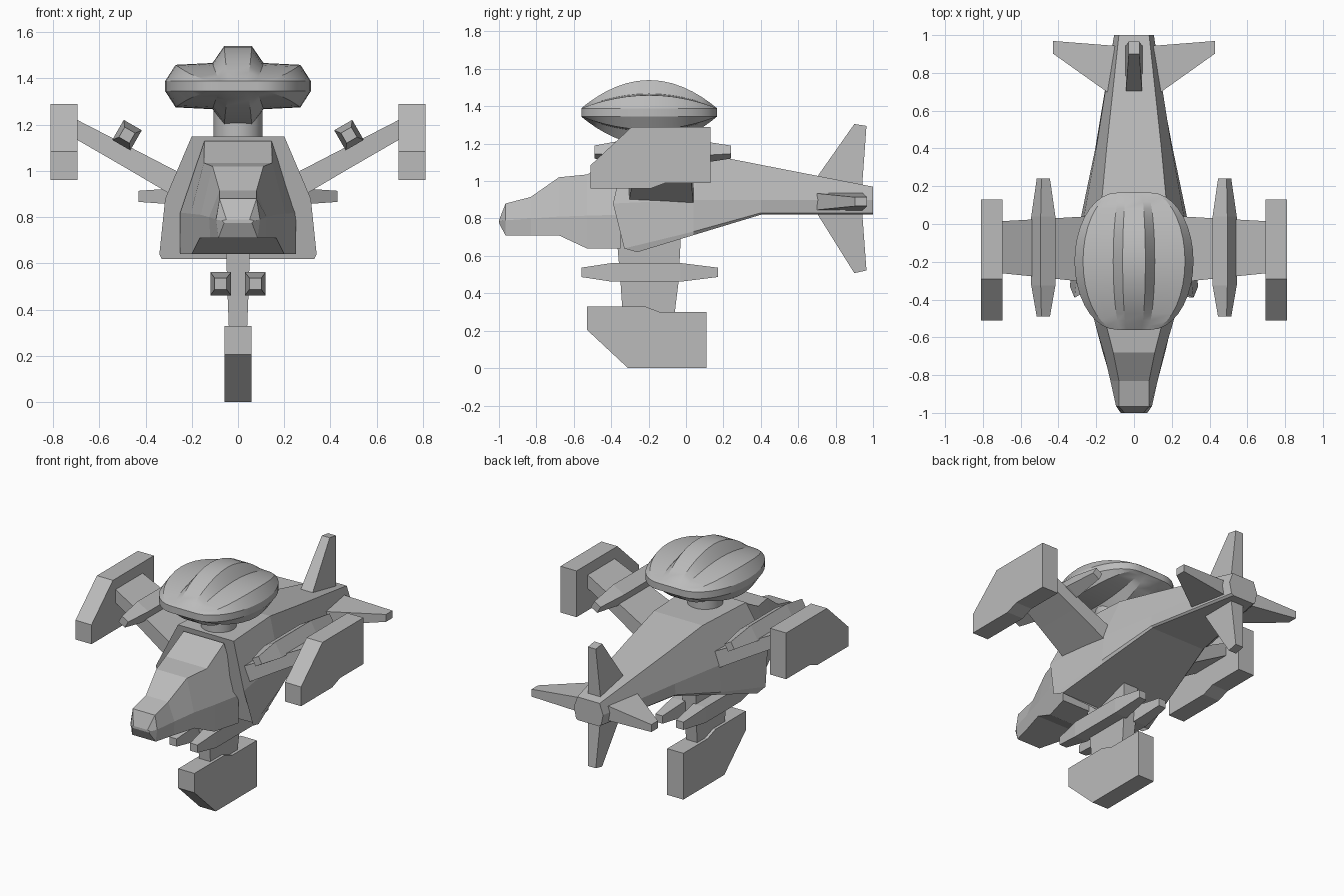
import bpy, bmesh, math
from mathutils import Vector

if "Cube" in bpy.data.objects:
    bpy.data.objects.remove(bpy.data.objects["Cube"])

GREY = (0.5, 0.5, 0.5, 1)
grey = bpy.data.materials.new("hull_grey")
grey.use_nodes = True
grey.diffuse_color = GREY
grey.node_tree.nodes["Principled BSDF"].inputs["Base Color"].default_value = GREY


def loft(name, rings, smooth=None):
    """Skin a list of equal-sized rings and cap both ends."""
    bm = bmesh.new()
    loops = [[bm.verts.new(p) for p in ring] for ring in rings]
    n = len(loops[0])
    for a, b in zip(loops, loops[1:]):
        for i in range(n):
            j = (i + 1) % n
            bm.faces.new((a[i], a[j], b[j], b[i]))
    bm.faces.new(loops[0])
    bm.faces.new(loops[-1])
    bmesh.ops.recalc_face_normals(bm, faces=bm.faces)
    mesh = bpy.data.meshes.new(name)
    bm.to_mesh(mesh)
    bm.free()
    mesh.materials.append(grey)
    obj = bpy.data.objects.new(name, mesh)
    bpy.context.collection.objects.link(obj)
    if smooth:
        bpy.ops.object.select_all(action="DESELECT")
        obj.select_set(True)
        bpy.context.view_layer.objects.active = obj
        bpy.ops.object.shade_smooth_by_angle(angle=math.radians(smooth))
    return obj


def mirrored(half):
    """Close a half ring across x = 0."""
    return half + [(-x, y, z) for x, y, z in reversed(half)]


def rect(center, u, v, a, b):
    """Rectangle ring with half sizes a along u and b along v."""
    c, u, v = Vector(center), Vector(u), Vector(v)
    return [c + u * a * i + v * b * j for i, j in ((-1, -1), (1, -1), (1, 1), (-1, 1))]


def plate(name, profile, x0, x1):
    """Side profile in (y, z) extruded from x0 to x1."""
    return loft(name, [[(x, y, z) for y, z in profile] for x in (x0, x1)])


def missile(name, x, y, z, u, v):
    """Box body with tapered ends, lying along y."""
    stations = [(-.365, .026, .025), (-.2, .045, .05), (.165, .045, .05), (.365, .026, .025)]
    loft(name, [rect((x, y + d, z), u, v, a, b) for d, a, b in stations])


X, Y, Z = Vector((1, 0, 0)), Vector((0, 1, 0)), Vector((0, 0, 1))

# Main hull tapering into the tail boom
loft("main_hull", [mirrored(h) for h in (
    [(.2, -.33, 1.15), (.315, -.39, .88), (.34, -.33, .64), (.33, -.26, .62)],
    [(.175, .08, 1.15), (.265, .04, .9), (.28, .04, .73), (.27, .04, .711)],
    [(.145, .4, 1.087), (.2, .4, .9), (.205, .4, .83), (.195, .4, .82)],
    [(.08, 1, .97), (.105, 1, .9), (.09, 1, .83), (.075, 1, .82)],
)])

# Cockpit nose: y, top width, top z, side width, side z, bottom width, bottom z
nose = [
    (-1, .05, .79, .07, .785, .06, .775),
    (-.965, .08, .88, .095, .79, .085, .71),
    (-.83, .08, .915, .125, .8, .12, .71),
    (-.68, .11, 1.02, .16, .81, .165, .71),
    (-.53, .148, 1.035, .205, .815, .2, .64),
    (-.35, .145, 1.13, .25, .82, .25, .64),
]
loft("cockpit_nose", [mirrored([(a, y, b), (c, y, d), (e, y, f)])
                      for y, a, b, c, d, e, f in nose])

# Lobed dome: x, half height, x at the pointed ends
dome = [(.06, .173, .035), (.11, .1, .065), (.27, .092, .08), (.315, .022, .09)]
dome += [(x, -h, e) for x, h, e in reversed(dome)]
rings, steps = [], 18
for i in range(steps + 1):
    t = math.pi * i / steps
    s = math.sin(t)
    half = []
    for x, h, e in dome:
        rim = math.copysign(.022, h)
        half.append((e + (x - e) * s, -.197 - .363 * math.cos(t),
                     1.367 + rim + (h - rim) * s * s))
    rings.append(mirrored(half))
loft("radar_dome", rings, smooth=25)

# Round neck under the dome
loft("dome_neck", [[(.106 * math.cos(k * math.pi / 12), -.197 + .106 * math.sin(k * math.pi / 12), z)
                    for k in range(24)] for z in (1.1, 1.26)], smooth=40)

# Wings with their missiles and end pods
wing_pod = [(-.51, .96), (-.51, 1.085), (-.29, 1.29), (.13, 1.29),
            (.13, .99), (-.11, .99), (-.19, .96)]
for side, s in (("left", 1), ("right", -1)):
    along = Vector((s * math.cos(math.radians(30)), 0, .5))
    normal = Vector((-s * .5, 0, math.cos(math.radians(30))))
    loft(side + "_wing", [
        rect((s * .2, -.135, .905), Y, Z, .178, .06),
        rect((s * .48, -.128, 1.06), Y, Z, .155, .05),
        rect((s * .7, -.123, 1.18), Y, Z, .138, .043)])
    missile(side + "_wing_missile", s * .48, -.125, 1.155, along, normal)
    loft(side + "_missile_mount", [rect(Vector((s * .48, -.125, 1.155)) - normal * d, along, Y, .03, .14)
                                   for d in (.01, .1)])
    plate(side + "_wing_pod", wing_pod, s * .695, s * .81)

# Belly pylon with a pair of missiles and the lower pod
loft("belly_pylon", [
    rect((0, -.2, .75), X, Y, .055, .175),
    rect((0, -.195, .46), X, Y, .045, .155),
    rect((0, -.2, .28), X, Y, .038, .138)])
loft("belly_missile_mount", [rect((x, -.195, .51), Y, Z, .14, .03) for x in (-.06, .06)])
for side, s in (("left", 1), ("right", -1)):
    missile(side + "_belly_missile", s * .075, -.195, .512, X, Z)
plate("belly_pod", [(-.53, .33), (-.53, .205), (-.31, 0), (.11, 0),
                    (.11, .3), (-.14, .3), (-.22, .33)], -.058, .058)

# Four tail fins: root and tip rings
for side, s in (("left", 1), ("right", -1)):
    loft(side + "_tail_fin", [
        rect((s * .06, .79, .89), Y, Z, .15, .05),
        rect((s * .43, .936, .89), Y, Z, .033, .024)])
loft("upper_tail_fin", [
    [(-.047, .65, .95), (.047, .65, .95), (.047, .94, .95), (-.047, .94, .95)],
    [(-.028, .9, 1.305), (.028, .9, 1.305), (.028, .965, 1.295), (-.028, .965, 1.295)]])
loft("lower_tail_fin", [
    [(-.047, .68, .86), (.047, .68, .86), (.047, .94, .86), (-.047, .94, .86)],
    [(-.028, .9, .508), (.028, .9, .508), (.028, .965, .522), (-.028, .965, .522)]])
